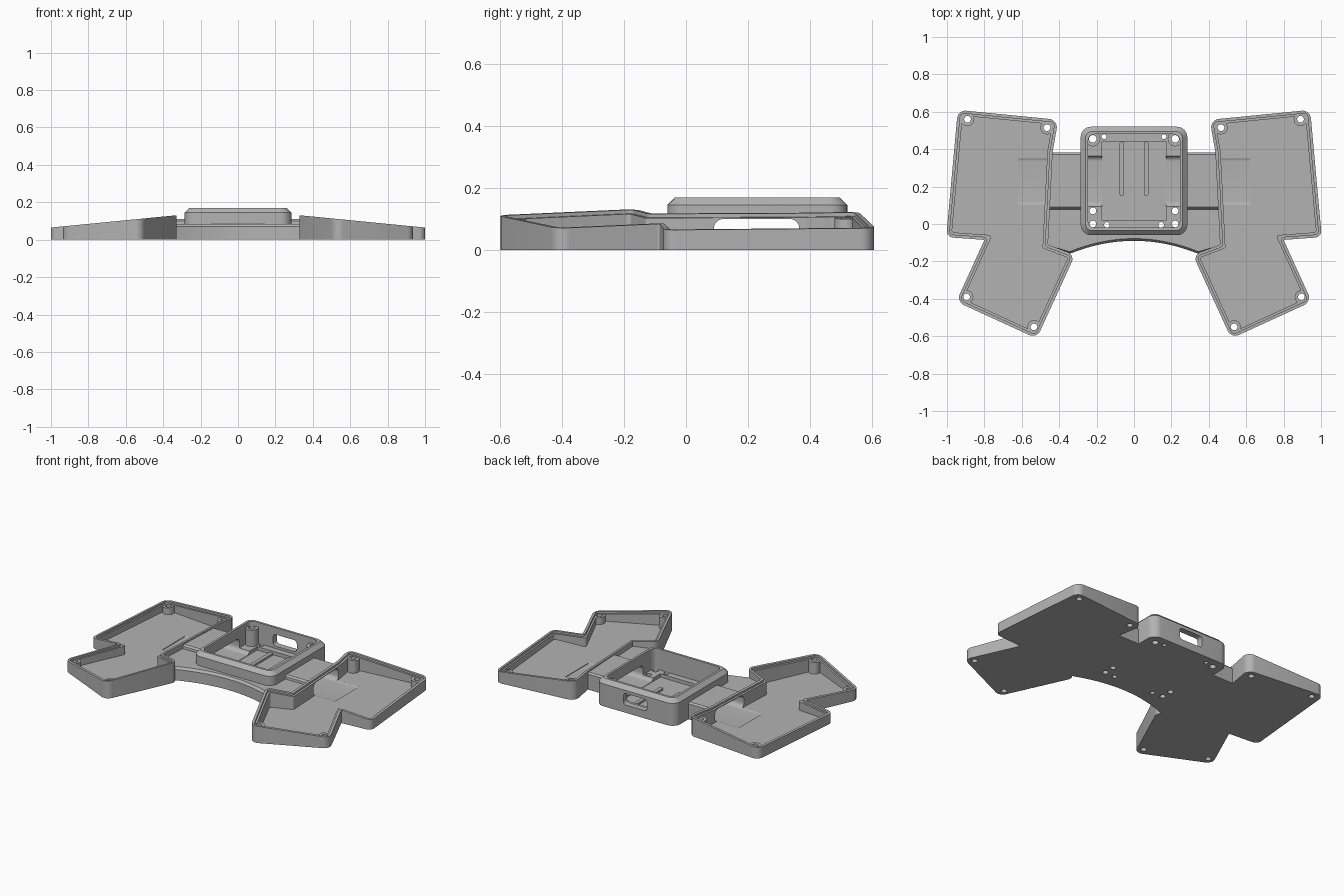
import bpy, bmesh, math
from mathutils import Vector

if "Cube" in bpy.data.objects:
    bpy.data.objects.remove(bpy.data.objects["Cube"])

grey = bpy.data.materials.new("matte_grey")
grey.use_nodes = True
colour = (0.45, 0.45, 0.45, 1)
grey.diffuse_color = colour
grey.node_tree.nodes["Principled BSDF"].inputs["Base Color"].default_value = colour


def inset(poly, d):
    """Offset a counter-clockwise polygon inwards."""
    out = []
    for i, p in enumerate(poly):
        a, p, b = Vector(poly[i - 1]), Vector(p), Vector(poly[(i + 1) % len(poly)])
        u, v = (p - a).normalized(), (b - p).normalized()
        n, m = Vector((-u.y, u.x)), Vector((-v.y, v.x))
        out.append(p + (n + m) * d / (1 + n.dot(m)))
    return out


def rounded(poly, r, steps=6):
    """Replace each polygon corner with an arc."""
    out = []
    for i, p in enumerate(poly):
        p = Vector(p)
        u = (Vector(poly[i - 1]) - p).normalized()
        v = (Vector(poly[(i + 1) % len(poly)]) - p).normalized()
        half = u.angle(v) / 2
        t = r / math.tan(half)
        c = p + (u + v).normalized() * r / math.sin(half)
        a, b = p + u * t - c, p + v * t - c
        out += [c + a.lerp(b, k / steps).normalized() * r for k in range(steps + 1)]
    return out


def rect(x0, x1, y0, y1):
    return [(x0, y0), (x1, y0), (x1, y1), (x0, y1)]


def circle(x, y, r, n=24):
    return [(x + r * math.cos(math.tau * i / n), y + r * math.sin(math.tau * i / n)) for i in range(n)]


def loft(name, *stacks, place=lambda u, v, w: (u, v, w)):
    """Each stack is a list of (outline, height); height may depend on position."""
    bm = bmesh.new()
    for stack in stacks:
        rings = []
        for outline, h in stack:
            rings.append([bm.verts.new(place(u, v, h(u) if callable(h) else h)) for u, v in outline])
        for low, high in zip(rings, rings[1:]):
            for i in range(len(low)):
                bm.faces.new((low[i - 1], low[i], high[i], high[i - 1]))
        bm.faces.new(rings[0])
        bm.faces.new(rings[-1])
    bmesh.ops.recalc_face_normals(bm, faces=bm.faces)
    mesh = bpy.data.meshes.new(name)
    bm.to_mesh(mesh)
    bm.free()
    mesh.materials.append(grey)
    obj = bpy.data.objects.new(name, mesh)
    bpy.context.collection.objects.link(obj)
    return obj


def combine(obj, *tools):
    """Apply booleans in order: (operation, tool)."""
    for operation, tool in tools:
        mod = obj.modifiers.new("bool", "BOOLEAN")
        mod.operation, mod.object, mod.solver = operation, tool, "EXACT"
        bpy.context.view_layer.update()
        graph = bpy.context.evaluated_depsgraph_get()
        mesh = bpy.data.meshes.new_from_object(obj.evaluated_get(graph))
        obj.modifiers.clear()
        obj.data = mesh


CUT, ADD = "DIFFERENCE", "UNION"
cutters = []


def helper(*args, **kw):
    obj = loft(*args, **kw)
    obj.hide_render = True
    cutters.append(obj)
    return obj


# Shared cutters: cable tunnel and box interior
tunnel = rounded(rect(0.09, 0.365, 0.016, 0.1), 0.03)
tunnel = helper("tunnel_cutter", [(tunnel, -0.62), (tunnel, 0.62)], place=lambda u, v, w: (w, u, v))
box_base = rect(-0.285, 0.285, -0.06, 0.52)
box_inner = rounded(inset(box_base, 0.04), 0.035)
box_cut = helper("box_cutter", [(box_inner, 0.035), (box_inner, 0.3)])


# Two trays with rims that slope down outwards
def rim(offset):
    return lambda u: 0.163 - 0.098 * abs(u) + offset


tray_shape = [(0.405, 0.557), (0.46 - 0.025, 0.385), (0.46, -0.11), (0.315, -0.165), (0.52, -0.612),
              (0.95, -0.415), (0.80, -0.085), (1.004, -0.07), (0.942, 0.61)]
post_spots = [(0.89, 0.56), (0.465, 0.515), (0.895, -0.39), (0.535, -0.55)]
edge_radii = [0.045, 0.005, 0.005, 0.04, 0.045, 0.045, 0.005, 0.035, 0.045]


def tray_outline():
    # Tight corners stay sharp where the tray meets the bridge
    steps, out = 6, []
    for i, r in enumerate(edge_radii):
        out += rounded(tray_shape, r, steps)[i * (steps + 1):(i + 1) * (steps + 1)]
    return out


for side, s in (("left", 1), ("right", -1)):
    def mirror(u, v, w, s=s):
        return (s * u, v, w)
    outer = tray_outline()
    inner = rounded(inset(tray_shape, 0.028), 0.012)
    lip = rounded(inset(tray_shape, 0.016), 0.02)
    tray = loft(side + "_tray", [(outer, 0), (outer, rim(0))], place=mirror)
    hollow = helper("tray_cutter", [(inner, 0.02), (inner, rim(-0.012)), (lip, rim(-0.012)), (lip, rim(0.05))],
                    place=mirror)
    posts = helper("post_tool", *[[(circle(x, y, 0.036), 0.01), (circle(x, y, 0.036), rim(-0.014))]
                                  for x, y in post_spots], place=mirror)
    holes = helper("hole_cutter", *[[(circle(x, y, 0.018), -0.1), (circle(x, y, 0.018), 0.3)]
                                    for x, y in post_spots], place=mirror)
    combine(tray, (CUT, hollow), (ADD, posts), (CUT, tunnel), (CUT, holes))

# Low front deck of the bridge with a concave, chamfered front edge
def deck_outline(shift):
    arc = [(0.345 * t, -0.09 - 0.07 * t * t + shift) for t in (i / 10 for i in range(-10, 11))]
    return arc + [(0.475, -0.108), (0.463, 0.12), (-0.463, 0.12), (-0.475, -0.108)]


deck = loft("bridge_deck", [(deck_outline(0), 0), (deck_outline(0), 0.07), (deck_outline(0.012), 0.085)])
combine(deck, (CUT, tunnel), (CUT, box_cut))


# Raised cable cover behind the deck
def cover_outline(front, back):
    return [(-0.46, front), (0.46, front), (0.445, back), (-0.445, back)]


cover = loft("bridge_cover", [(cover_outline(0.078, 0.382), 0), (cover_outline(0.078, 0.382), 0.085),
                              (cover_outline(0.08, 0.382), 0.1), (cover_outline(0.09, 0.372), 0.11)])
combine(cover, (CUT, tunnel), (CUT, box_cut))

# Central box with chamfered rim, port window, floor recess and screw holes
box_outer = rounded(box_base, 0.055)
box_top = rounded(inset(box_base, 0.025), 0.035)
box = loft("centre_box", [(box_outer, 0), (box_outer, 0.145), (box_top, 0.17)])
port = rounded(rect(-0.085, 0.085, 0.05, 0.125), 0.02)
port = helper("port_cutter", [(port, 0.4), (port, 0.6)], place=lambda u, v, w: (u, w, v))
recess = rect(-0.17, 0.17, 0.02, 0.44)
recess = helper("recess_cutter", [(recess, 0.013), (recess, 0.06)])
box_posts = helper("box_post_tool", *[[(circle(x, 0.455, 0.04), 0.02), (circle(x, 0.455, 0.04), 0.14)]
                                      for x in (-0.22, 0.22)])
box_holes = [(x * s, y, r) for s in (1, -1) for x, y, r in
             ((0.22, 0.455, 0.02), (0.22, 0.07, 0.018), (0.22, 0.0, 0.018), (0.145, -0.005, 0.015),
              (0.16, 0.467, 0.013))]
box_holes = helper("box_hole_cutter", *[[(circle(*h), -0.1), (circle(*h), 0.3)] for h in box_holes])
combine(box, (CUT, box_cut), (CUT, recess), (CUT, tunnel), (ADD, box_posts), (CUT, port), (CUT, box_holes))
for obj in (deck, cover):
    combine(obj, (CUT, recess), (CUT, box_holes))

# Two guide rails on the box floor
for side, x in (("left", 0.065), ("right", -0.065)):
    rail = rounded(rect(x - 0.012, x + 0.012, 0.15, 0.44), 0.011)
    loft(side + "_guide_rail", [(rail, 0.01), (rail, 0.026)])

for obj in cutters:
    bpy.data.objects.remove(obj)

# Smooth the rounded corners while keeping hard edges
bpy.ops.object.select_all(action="DESELECT")
for obj in bpy.context.scene.objects:
    if obj.type == "MESH":
        obj.select_set(True)
        bpy.context.view_layer.objects.active = obj
bpy.ops.object.shade_smooth_by_angle(angle=math.radians(30))
